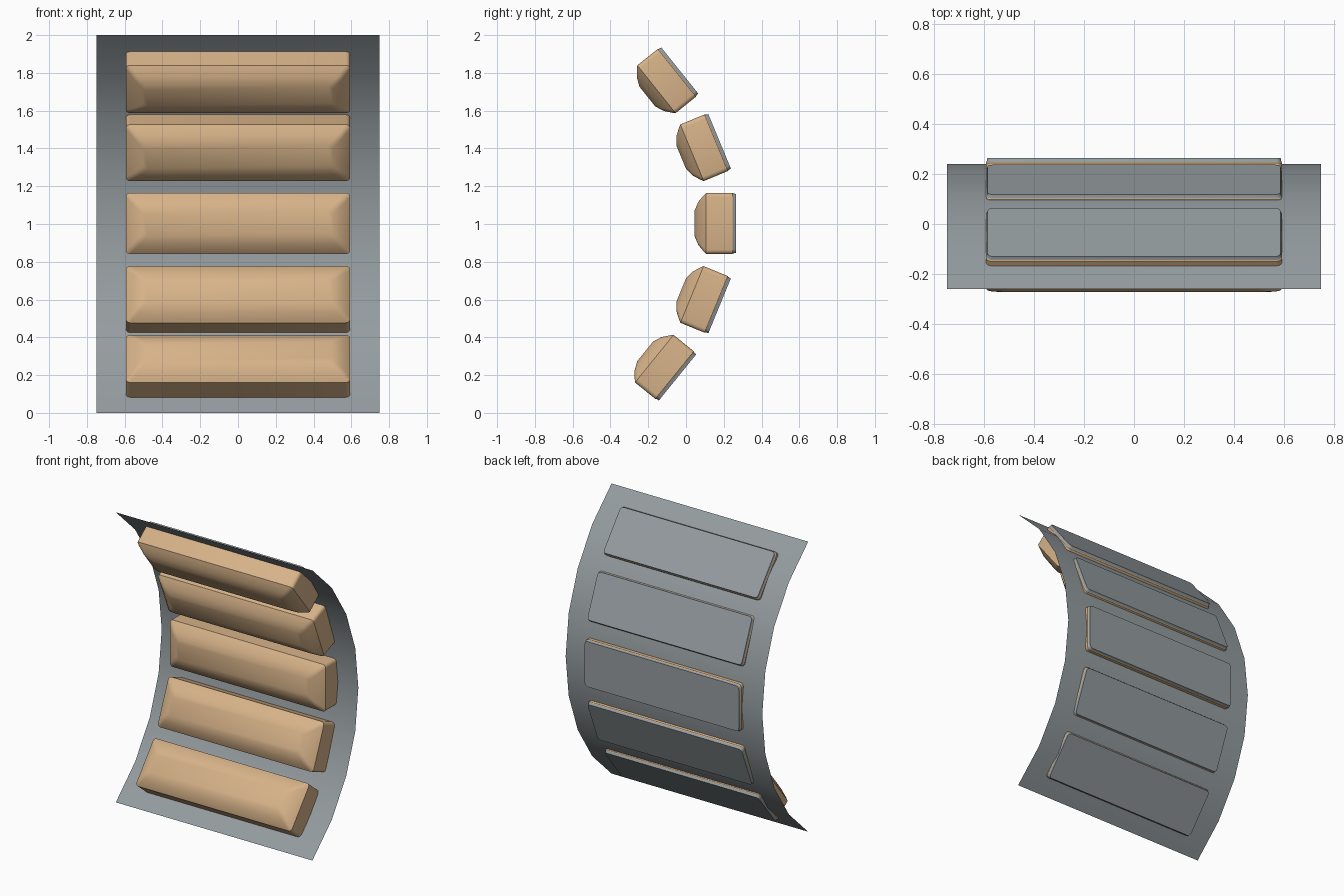
import bpy, bmesh, math
from mathutils import Matrix, Vector

if "Cube" in bpy.data.objects:
    bpy.data.objects.remove(bpy.data.objects["Cube"])


def material(name, rgb):
    m = bpy.data.materials.new(name)
    m.diffuse_color = (*rgb, 1)
    m.use_nodes = True
    m.node_tree.nodes["Principled BSDF"].inputs["Base Color"].default_value = m.diffuse_color
    return m


GREY = material("slate grey", (0.30, 0.335, 0.35))
TAN = material("tan padding", (0.68, 0.45, 0.25))


def finish(name, bm, mats, angle):
    me = bpy.data.meshes.new(name)
    bm.normal_update()
    bm.to_mesh(me)
    bm.free()
    for m in mats:
        me.materials.append(m)
    ob = bpy.data.objects.new(name, me)
    bpy.context.collection.objects.link(ob)
    bpy.ops.object.select_all(action='DESELECT')
    ob.select_set(True)
    bpy.context.view_layer.objects.active = ob
    bpy.ops.object.shade_smooth_by_angle(angle=math.radians(angle))
    return ob


# Curved sheet: single-surface arc, concave towards the front
R, CY, SEG = 1.25, -1.01, 8
HALF = math.asin(1 / R)
bm = bmesh.new()
rows = []
for i in range(SEG + 1):
    a = -HALF + 2 * HALF * i / SEG
    y, z = CY + R * math.cos(a), 1 + R * math.sin(a)
    rows.append([bm.verts.new((x, y, z)) for x in (-0.75, 0.75)])
for p, q in zip(rows, rows[1:]):
    bm.faces.new((p[0], p[1], q[1], q[0]))
finish("curved_sheet", bm, [GREY], 35)


def outline(inset, r=0.022):
    """Rounded rectangle in the pad's x / height plane."""
    hx, hz = 0.594 - inset, 0.162 - inset
    pts = []
    for k, (sx, sz) in enumerate(((1, 1), (-1, 1), (-1, -1), (1, -1))):
        for j in range(4):
            a = math.radians(90 * k + 30 * j)
            pts.append((sx * (hx - r) + r * math.cos(a),
                        sz * (hz - r) + r * math.sin(a)))
    return pts


# Pad rings from back to front: (inset, depth)
RINGS = [(0.006, 0.0), (0.003, 0.016), (0.0, 0.02), (0.0, 0.158),
         (0.012, 0.17), (0.048, 0.2), (0.095, 0.22)]


def pad(name, y, z, tilt):
    bm = bmesh.new()
    rings = [[bm.verts.new((px, -d, pz)) for px, pz in outline(i)]
             for i, d in RINGS]
    bm.faces.new(rings[0])                      # grey back plate
    for k, (a, b) in enumerate(zip(rings, rings[1:])):
        n = len(a)
        for j in range(n):
            f = bm.faces.new((a[j], a[(j + 1) % n], b[(j + 1) % n], b[j]))
            f.material_index = 0 if k == 0 else 1
    bm.faces.new(rings[-1]).material_index = 1  # cushion front
    bmesh.ops.recalc_face_normals(bm, faces=bm.faces)
    bm.transform(Matrix.Translation(Vector((0, y, z)))
                 @ Matrix.Rotation(math.radians(tilt), 4, 'X'))
    finish(name, bm, [GREY, TAN], 32)


# Five pads following the arc: back-centre y, z and tilt
for i, (y, z, t) in enumerate(((-0.045, 0.1875, -39), (0.178, 0.567, -22.3),
                               (0.265, 1.003, 0), (0.178, 1.4375, 22.5),
                               (-0.033, 1.8125, 38.7))):
    pad(f"pad_{i + 1}", y, z, t)
